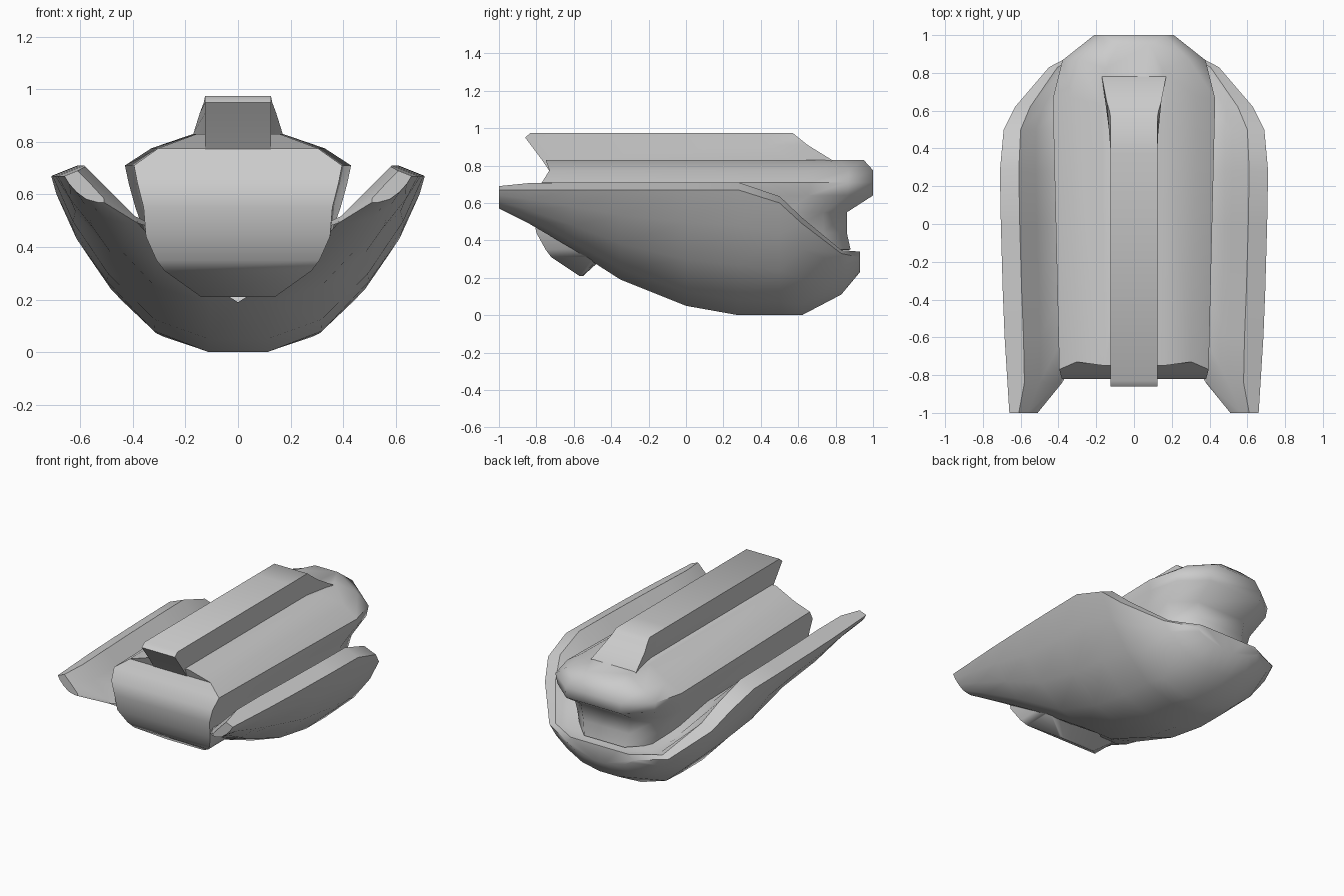
import bpy, bmesh, math

if "Cube" in bpy.data.objects:
    bpy.data.objects.remove(bpy.data.objects["Cube"])


def finish(name, bm, angle, mirror=False):
    bmesh.ops.remove_doubles(bm, verts=bm.verts, dist=0.0005)
    bmesh.ops.recalc_face_normals(bm, faces=bm.faces)
    mesh = bpy.data.meshes.new(name)
    bm.to_mesh(mesh)
    bm.free()
    ob = bpy.data.objects.new(name, mesh)
    bpy.context.collection.objects.link(ob)
    bpy.ops.object.select_all(action='DESELECT')
    ob.select_set(True)
    bpy.context.view_layer.objects.active = ob
    if mirror:
        mod = ob.modifiers.new("mirror", 'MIRROR')
        mod.use_clip = True
        bpy.ops.object.modifier_apply(modifier=mod.name)
    bpy.ops.object.shade_smooth_by_angle(angle=math.radians(angle))
    return ob


def loft(rings, closed):
    bm = bmesh.new()
    rows = [[bm.verts.new(p) for p in r] for r in rings]
    n = len(rows[0])
    for a, b in zip(rows, rows[1:]):
        for i in range(n if closed else n - 1):
            j = (i + 1) % n
            bm.faces.new((a[i], a[j], b[j], b[i]))
    bm.faces.new(rows[0])
    bm.faces.new(rows[-1])
    return bm


def outline(z, wf, w, yf, yb, plan):
    # horizontal outline: front width, then (width factor, length factor) to the back
    half = [(wf, yf)] + [(w * k, yf + (yb - yf) * t) for k, t in plan]
    return [(x, y, z) for x, y in half] + [(-x, y, z) for x, y in reversed(half)]


def hull_section(y, zb, xr, zr, x0, zi, t):
    # half section: bowl curve from keel to rim, rounded rim, then inner wall to the floor
    bowl = [(0, 0), (.155, 0), (.45, .12), (.70, .40), (.89, .72), (1, 1)]
    pts = [(x0 + (xr - x0) * u, zb + (zr - zb) * v) for u, v in bowl]
    for dx, dz in [(.10, .04), (.19, -.05), (.31, -.17)]:
        pts.append((max(x0, xr - dx * t), max(zi, zr + dz * t)))
    return [(x, y, z) for x, z in pts + [(x0, zi)]]


# central body: outlines stacked in z (z, width, front y, back y)
body = [(.21, .14, -.57, -.55), (.31, .28, -.72, -.44), (.35, .31, -.75, .88),
        (.44, .35, -.80, .86), (.55, .39, -.82, .86), (.64, .415, -.82, 1.0),
        (.71, .43, -.77, 1.0), (.775, .33, -.73, 1.0), (.83, .17, -.75, .95)]
plan = [(1, .81), (.88, .925), (.49, 1)]
rings = [outline(z, w * (.92 if z > .5 else 1), w, yf, yb, plan) for z, w, yf, yb in body]
finish("central_body", loft(rings, True), 50)

# top ridge, flaring at its back foot
ridge = [(.77, .17, -.73, .80), (.83, .17, -.77, .78), (.91, .145, -.83, .65),
         (.95, .13, -.86, .60), (.975, .125, -.83, .57)]
rings = [outline(z, .125, w, yf, yb, [(.125 / w, .86), (1, 1)]) for z, w, yf, yb in ridge]
finish("top_ridge", loft(rings, True), 40)

# scooped hull: y, keel z, rim x, rim z, inner x, floor z, rim thickness
hull = [(-1.0, .57, .66, .67, .51, .57, .5), (-.84, .49, .67, .67, .38, .49, .9),
        (-.60, .35, .685, .67, .25, .45, 1), (-.35, .19, .695, .67, 0, .45, 1),
        (0, .05, .705, .67, 0, .45, 1), (.28, 0, .71, .67, 0, .45, 1),
        (.50, 0, .69, .60, 0, .42, .9), (.62, 0, .63, .49, 0, .40, .8),
        (.83, .11, .45, .33, 0, .34, .45), (.93, .23, .26, .31, 0, .34, .4)]
finish("scoop_hull", loft([hull_section(*h) for h in hull], False), 45, mirror=True)
